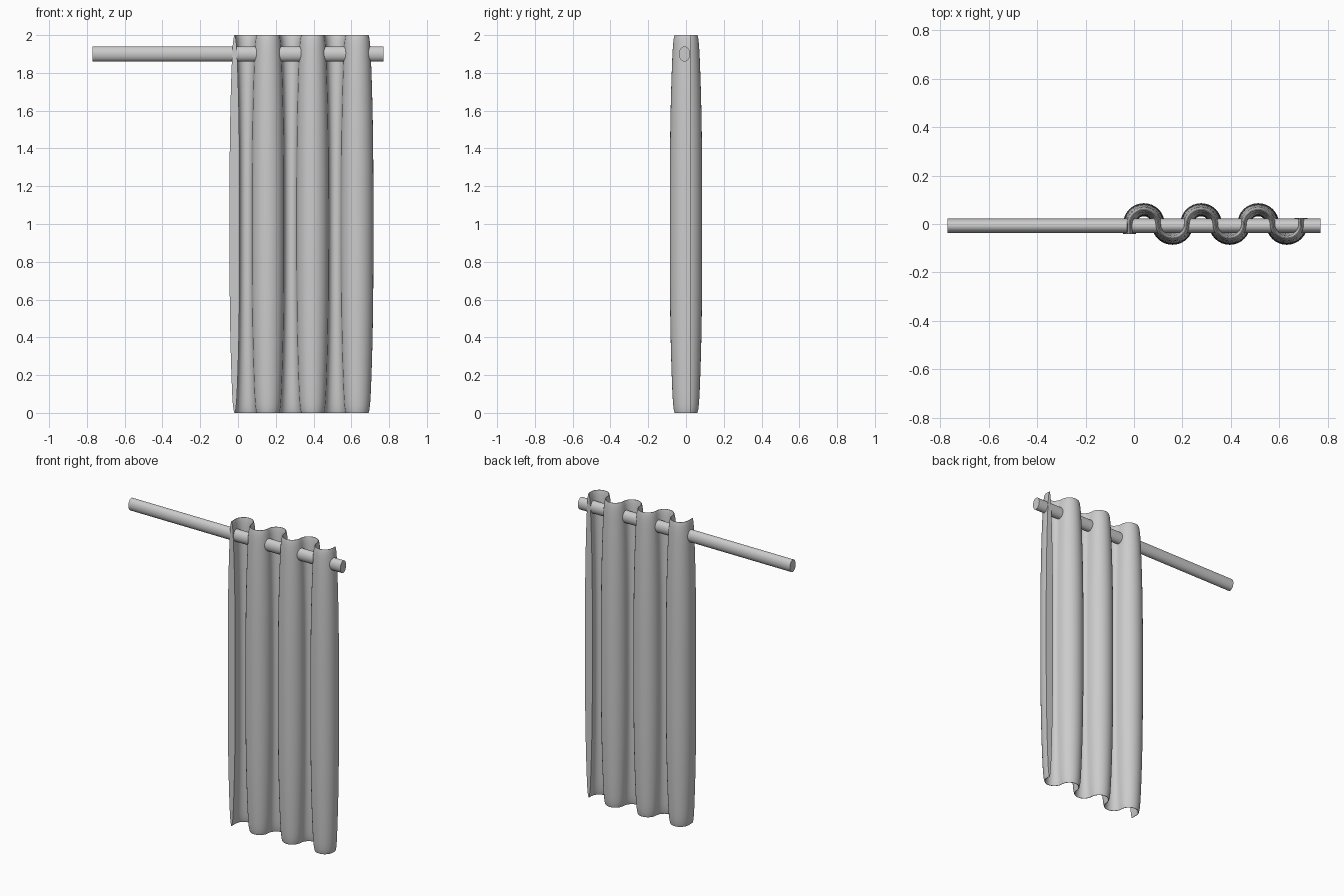
import bpy, math

if "Cube" in bpy.data.objects:
    bpy.data.objects.remove(bpy.data.objects["Cube"])

R = 0.059          # fold radius
FOLDS = 6
X0 = -0.018        # left edge of the cloth
SEG = 16           # points per fold


def fold_path():
    """Centre line of the cloth: (x, y, normal x, normal y)."""
    pts = [(X0, -0.042, -1, 0), (X0, -0.02, -1, 0)]
    for f in range(FOLDS):
        s = 1 if f % 2 == 0 else -1
        cx = X0 + R * (2 * f + 1)
        for i in range(SEG):
            a = math.pi * (1 - i / SEG)
            nx, ny = math.cos(a), s * math.sin(a)
            pts.append((cx + R * nx, R * ny, s * nx, s * ny))
    xe = X0 + 2 * R * FOLDS
    pts += [(xe, 0, -1, 0), (xe, 0.024, -1, 0)]
    return pts


def half_thickness(u):
    u = abs(u)
    return 0.0015 + 0.0255 * (0.25 * (1 - u ** 40) + 0.75 * (1 - u ** 2.8))


def shade(ob, angle):
    bpy.ops.object.select_all(action='DESELECT')
    ob.select_set(True)
    bpy.context.view_layer.objects.active = ob
    bpy.ops.object.shade_smooth_by_angle(angle=math.radians(angle))


# Curtain: padded cloth, thick in the middle and pinched at top and bottom
path = fold_path()
n = len(path)
ROWS = 48
verts, faces = [], []
for r in range(ROWS + 1):
    u = -math.cos(math.pi * r / ROWS)
    t = half_thickness(u)
    verts += [(x + nx * t, y + ny * t, 1 + u) for x, y, nx, ny in path]
    verts += [(x - nx * t, y - ny * t, 1 + u) for x, y, nx, ny in reversed(path)]
m = 2 * n
for r in range(ROWS):
    for i in range(m):
        j = (i + 1) % m
        a, b = r * m, (r + 1) * m
        faces.append((a + j, a + i, b + i, b + j))
# Hems closing the bottom and top edges
top = ROWS * m
for i in range(n - 1):
    k = m - 1 - i
    faces.append((i, i + 1, k - 1, k))
    faces.append((top + k, top + k - 1, top + i + 1, top + i))
mesh = bpy.data.meshes.new("curtain")
mesh.from_pydata(verts, [], faces)
mesh.update()
curtain = bpy.data.objects.new("curtain", mesh)
bpy.context.collection.objects.link(curtain)
shade(curtain, 40)

# Rod: slightly oval bar threaded through the folds
bpy.ops.mesh.primitive_cylinder_add(vertices=32, radius=1, depth=1.54,
                                    location=(0, -0.008, 1.9),
                                    rotation=(0, math.pi / 2, 0))
rod = bpy.context.object
rod.name = "curtain_rod"
rod.scale = (0.04, 0.03, 1)
bpy.ops.object.transform_apply(location=False, rotation=True, scale=True)
shade(rod, 40)
